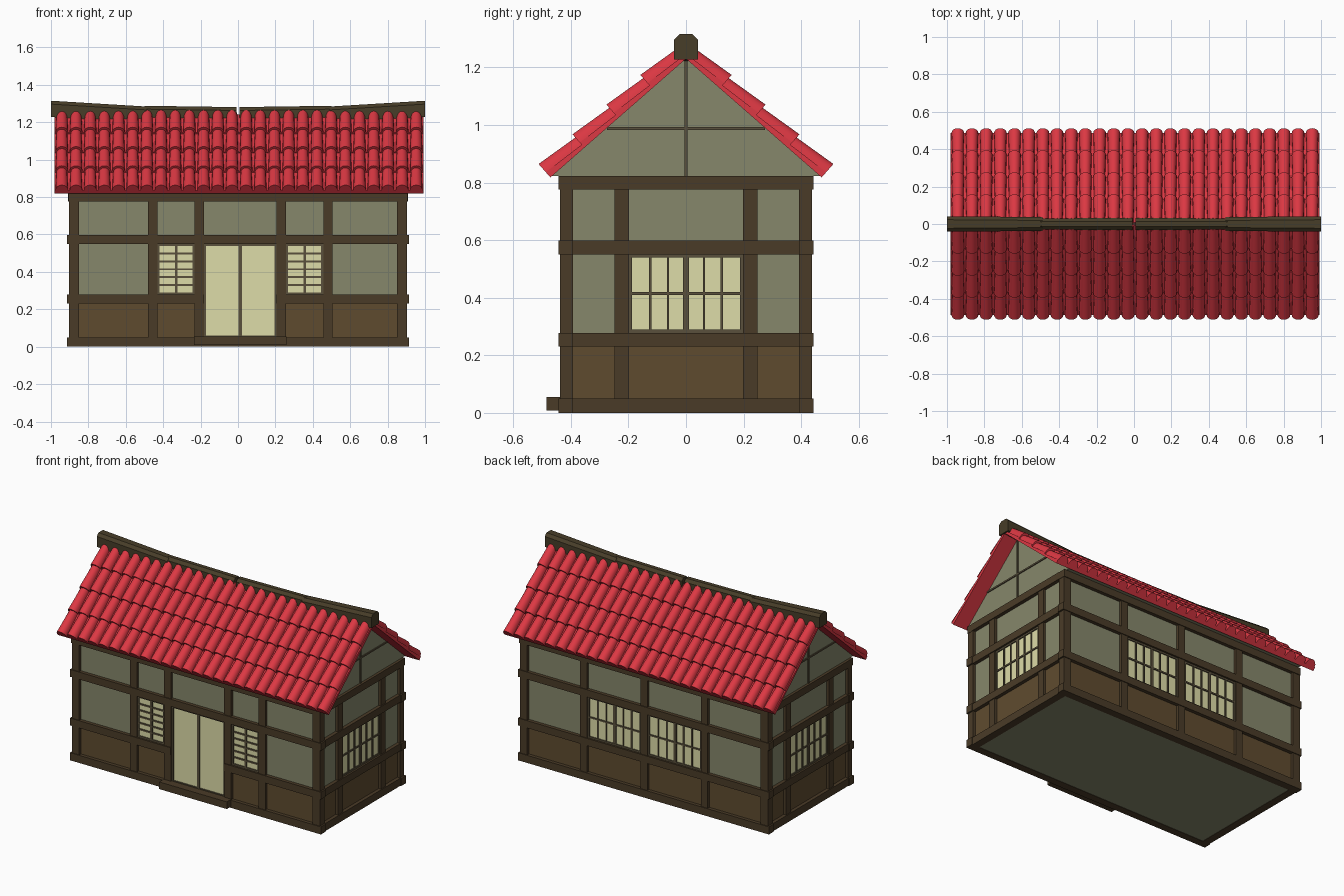
import bpy, bmesh, math

if "Cube" in bpy.data.objects:
    bpy.data.objects.remove(bpy.data.objects["Cube"])

def mat(name, hexcol):
    def lin(c):
        return c / 12.92 if c <= 0.04045 else ((c + 0.055) / 1.055) ** 2.4
    m = bpy.data.materials.new(name)
    m.diffuse_color = [lin(int(hexcol[i:i + 2], 16) / 255) for i in (0, 2, 4)] + [1]
    m.use_nodes = True
    m.node_tree.nodes["Principled BSDF"].inputs["Base Color"].default_value = m.diffuse_color
    return m

TIMBER = mat("timber", "4a3b27")
RIDGE = mat("ridge_wood", "473d28")
PLASTER = mat("plaster", "86876b")
BOARD = mat("lower_board", "5f4b2f")
PAPER = mat("paper", "dedca8")
LATTICE = mat("lattice_wood", "5a503c")
RED = mat("red_tile", "dc3843")

def finish(name, bm, material):
    bmesh.ops.recalc_face_normals(bm, faces=bm.faces)
    me = bpy.data.meshes.new(name)
    bm.to_mesh(me)
    bm.free()
    me.materials.append(material)
    ob = bpy.data.objects.new(name, me)
    bpy.context.collection.objects.link(ob)
    return ob

def loft(bm, a, b):
    """Closed solid between two matching outlines."""
    va, vb = [bm.verts.new(p) for p in a], [bm.verts.new(p) for p in b]
    bm.faces.new(va)
    bm.faces.new(vb)
    for i in range(len(a)):
        j = (i + 1) % len(a)
        bm.faces.new((va[i], va[j], vb[j], vb[i]))

def boxes(name, items, material):
    bm = bmesh.new()
    for x0, x1, y0, y1, z0, z1 in items:
        ring = lambda z: [(x0, y0, z), (x1, y0, z), (x1, y1, z), (x0, y1, z)]
        loft(bm, ring(z0), ring(z1))
    return finish(name, bm, material)

def on_wall(side, u0, u1, z0, z1, d0, d1):
    """Box on a wall: u runs along it, d is the distance from the middle of the house."""
    return {"front": (u0, u1, -d1, -d0, z0, z1), "back": (u0, u1, d0, d1, z0, z1),
            "right": (d0, d1, u0, u1, z0, z1), "left": (-d1, -d0, u0, u1, z0, z1)}[side]

def panel(name, side, u0, u1, z0, z1, cols, rows, centre=0.008, f=0.011):
    """Paper window or door with a frame and lattice bars."""
    d = 0.42 if side in ("front", "back") else 0.885
    boxes(name + "_paper", [on_wall(side, u0, u1, z0, z1, d - 0.02, d + 0.004)], PAPER)
    bars = [(u0, u0 + f, z0, z1), (u1 - f, u1, z0, z1),
            (u0 + f, u1 - f, z0, z0 + f), (u0 + f, u1 - f, z1 - f, z1)]
    for i in range(1, cols):
        u = u0 + f + (u1 - u0 - 2 * f) * i / cols
        w = (centre if 2 * i == cols else 0.008) / 2
        bars.append((u - w, u + w, z0 + f, z1 - f))
    for i in range(1, rows):
        z = z0 + f + (z1 - z0 - 2 * f) * i / rows
        bars.append((u0 + f, u1 - f, z - 0.005, z + 0.005))
    boxes(name + "_lattice", [on_wall(side, *b, d - 0.01, d + 0.011 - 0.0005 * (i > 3))
                              for i, b in enumerate(bars)], LATTICE)

# Wall cores
boxes("floor", [(-0.88, 0.88, -0.415, 0.415, 0.002, 0.03)], PLASTER)
boxes("lower_walls", [(-0.885, 0.885, -0.42, 0.42, 0.03, 0.25)], BOARD)
boxes("upper_walls", [(-0.885, 0.885, -0.42, 0.42, 0.25, 0.82)], PLASTER)

# Posts
W = 0.025
boxes("corner_posts", [(min(sx * 0.85, sx * 0.904), max(sx * 0.85, sx * 0.904),
                        min(sy * 0.393, sy * 0.438), max(sy * 0.393, sy * 0.438), 0, 0.815)
                       for sx in (-1, 1) for sy in (-1, 1)], TIMBER)
POSTS = {"front": (-0.455, -0.207, 0.231, 0.481), "back": (-0.44, 0, 0.44),
         "right": (-0.223, 0.223), "left": (-0.223, 0.223)}
for side, us in POSTS.items():
    d = 0.438 if side in ("front", "back") else 0.902
    boxes(side + "_posts", [on_wall(side, u - W, u + W, 0.02, 0.8, d - 0.04, d) for u in us], TIMBER)

# Horizontal beams
LEVELS = ((0, 0.05), (0.23, 0.278), (0.55, 0.598), (0.775, 0.822))
for side in POSTS:
    long = side in ("front", "back")
    d, half = (0.443, 0.914) if long else (0.908, 0.40)
    items = []
    for i, (z0, z1) in enumerate(LEVELS):
        h = 0.906 if long and i == 3 else half
        spans = [(-h, h)]
        if side == "front" and i == 1:
            spans = [(-h, -0.182), (0.206, h)]
        items += [on_wall(side, a, b, z0, z1, d - 0.05, d) for a, b in spans]
    boxes(side + "_beams", items, TIMBER)

# Door, step and windows
panel("door", "front", -0.182, 0.206, 0.05, 0.55, 2, 1, centre=0.018)
boxes("door_step", [(-0.235, 0.258, -0.485, -0.43, 0.008, 0.055)], TIMBER)
panel("front_left_window", "front", -0.43, -0.232, 0.278, 0.55, 2, 6, centre=0.014)
panel("front_right_window", "front", 0.256, 0.456, 0.278, 0.55, 2, 6, centre=0.014)
panel("back_left_window", "back", 0.025, 0.415, 0.278, 0.55, 6, 2, centre=0.02)
panel("back_right_window", "back", -0.415, -0.025, 0.278, 0.55, 6, 2, centre=0.02)
for side in ("right", "left"):
    panel(side + "_window", side, -0.198, 0.198, 0.278, 0.55, 6, 2, centre=0.02)

# Gable and attic
bm = bmesh.new()
tri = lambda x: [(x, -0.468, 0.822), (x, 0.468, 0.822), (x, 0, 1.235)]
loft(bm, tri(-0.89), tri(0.89))
finish("gable", bm, PLASTER)
for s, side in ((1, "right"), (-1, "left")):
    boxes(side + "_gable_bars", [on_wall(side, -0.005, 0.005, 0.822, 1.225, 0.88, 0.897),
                                 on_wall(side, -0.275, 0.275, 0.983, 0.993, 0.88, 0.896)], LATTICE)

# Roof tiles: one tile, arrayed along the eave and down the slope, mirrored to the back
ANG = math.atan(0.875)
C, S = math.cos(ANG), math.sin(ANG)
ROW, PITCH, X0 = 0.1565, 0.0758, -0.942

def slope(x, s, h):
    return (X0 + x, -C * s - S * h, 1.23 - S * s + C * h)

def outline(s, r, flat, top):
    pts = [(-PITCH / 2, 0), (-PITCH / 2, flat)]
    pts += [(-r * math.cos(math.pi * i / 8), flat + (top - flat) * math.sin(math.pi * i / 8))
            for i in range(9)]
    pts += [(PITCH / 2, flat), (PITCH / 2, 0)]
    return [slope(x, s, h) for x, h in pts]

bm = bmesh.new()
loft(bm, outline(0, 0.029, 0.014, 0.047), outline(ROW, 0.034, 0.024, 0.062))
tiles = finish("roof_tiles", bm, RED)
for name, count, off in (("columns", 26, (PITCH, 0, 0)), ("rows", 4, (0, -C * ROW, -S * ROW))):
    m = tiles.modifiers.new(name, 'ARRAY')
    m.count = count
    m.use_relative_offset = False
    m.use_constant_offset = True
    m.constant_offset_displace = off
m = tiles.modifiers.new("back_slope", 'MIRROR')
m.use_axis = (False, True, False)
m.use_mirror_merge = False
bpy.context.view_layer.objects.active = tiles
tiles.select_set(True)
bpy.ops.object.shade_smooth_by_angle(angle=math.radians(35))

# Ridge logs: raised outer pair and a slimmer inner pair
def section(x, w, z0, z1, c=0.018):
    return [(x, -w, z0), (x, w, z0), (x, w, z1 - c), (x, w - c, z1), (x, c - w, z1), (x, -w, z1 - c)]

for s, side in ((1, "right"), (-1, "left")):
    bm = bmesh.new()
    loft(bm, section(s, 0.041, 1.228, 1.315), section(s * 0.49, 0.037, 1.2, 1.284))
    finish(side + "_ridge_end", bm, RIDGE)
    bm = bmesh.new()
    loft(bm, section(s * 0.5, 0.03, 1.2, 1.288), section(s * 0.008, 0.032, 1.2, 1.281))
    finish(side + "_ridge_middle", bm, RIDGE)
